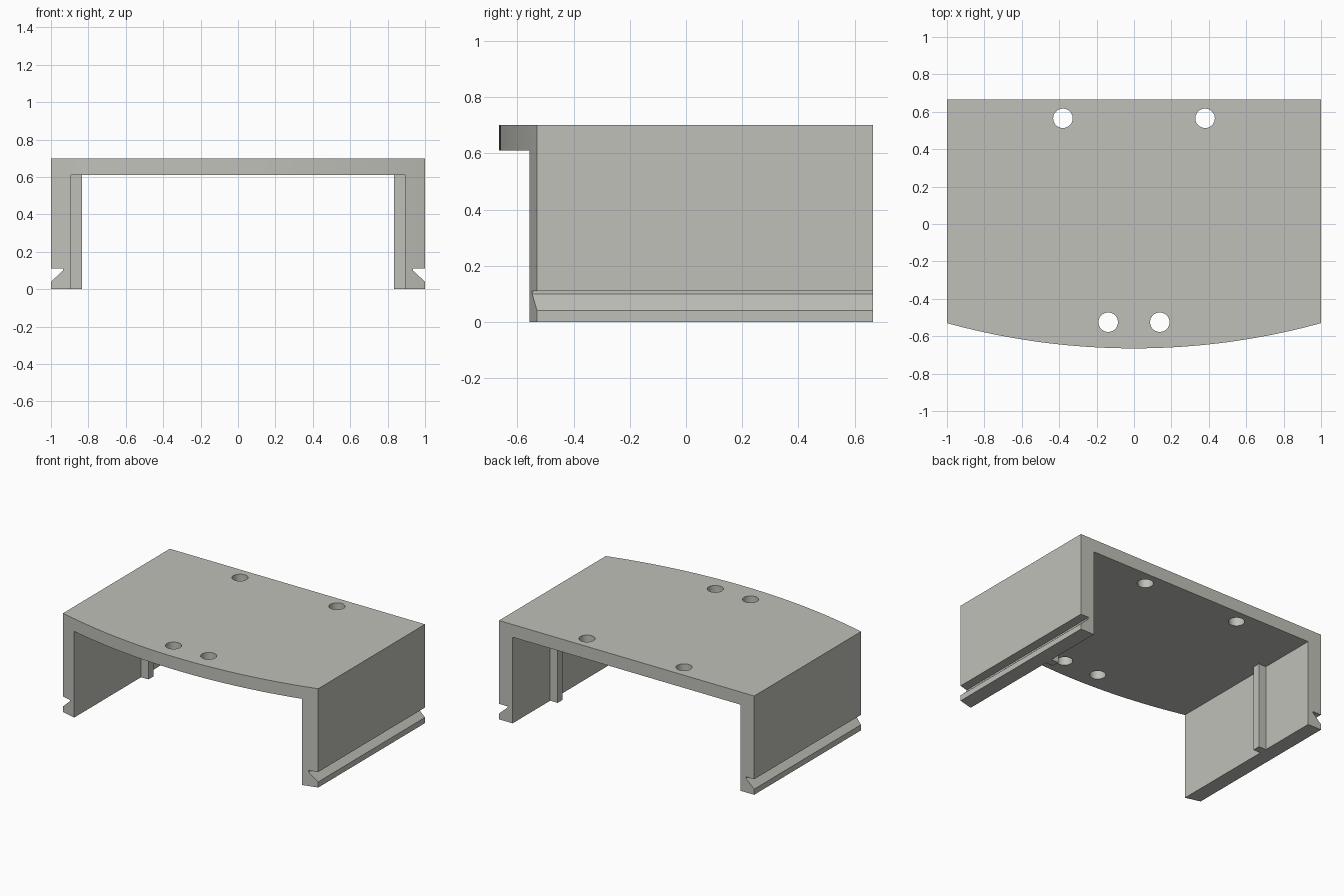
import bpy, bmesh, math
from mathutils import Vector

if "Cube" in bpy.data.objects:
    bpy.data.objects.remove(bpy.data.objects["Cube"])

grey = bpy.data.materials.new("warm_grey")
grey.diffuse_color = (0.53, 0.53, 0.49, 1)
grey.use_nodes = True
grey.node_tree.nodes["Principled BSDF"].inputs["Base Color"].default_value = grey.diffuse_color

BACK, FRONT, SIDE_FRONT = 0.665, -0.665, -0.53


def prism(name, points, direction):
    """Extrude a closed outline of 3D points along a direction."""
    bm = bmesh.new()
    face = bm.faces.new([bm.verts.new(p) for p in points])
    ext = bmesh.ops.extrude_face_region(bm, geom=[face])
    moved = [g for g in ext["geom"] if isinstance(g, bmesh.types.BMVert)]
    bmesh.ops.translate(bm, verts=moved, vec=Vector(direction))
    bmesh.ops.recalc_face_normals(bm, faces=bm.faces)
    mesh = bpy.data.meshes.new(name)
    bm.to_mesh(mesh)
    bm.free()
    mesh.materials.append(grey)
    obj = bpy.data.objects.new(name, mesh)
    bpy.context.collection.objects.link(obj)
    return obj


def cut(target, cutter, operation):
    """Apply a boolean and remove the cutter."""
    cutter.hide_render = True
    bpy.context.view_layer.objects.active = target
    mod = target.modifiers.new("cut", "BOOLEAN")
    mod.operation, mod.object, mod.solver = operation, cutter, "EXACT"
    bpy.ops.object.modifier_apply(modifier=mod.name)
    bpy.data.objects.remove(cutter)


# U-shaped cover with a rail groove low on each outer side
half = [(0.893, 0.61), (0.893, 0), (1, 0), (1, 0.04), (0.935, 0.10),
        (0.935, 0.11), (1, 0.11), (1, 0.70)]
outline = half + [(-x, z) for x, z in reversed(half)]
cover = prism("cover", [(x, BACK, z) for x, z in outline], (0, -1.7, 0))

# Bowed front edge
sag = SIDE_FRONT - FRONT
radius = (1 + sag * sag) / (2 * sag)
arc = []
for i in range(45):
    x = -1.1 + 2.2 * i / 44
    arc.append((x, FRONT + radius - math.sqrt(radius ** 2 - x * x), -0.2))
plan = prism("plan_cutter", arc + [(1.1, 1, -0.2), (-1.1, 1, -0.2)], (0, 0, 1.2))
cut(cover, plan, "INTERSECT")

# Screw holes through the top
for hx, hy in ((0.38, 0.565), (0.138, -0.525)):
    for side in (-1, 1):
        ring = [(side * hx + 0.052 * math.cos(a), hy + 0.052 * math.sin(a), 0.5)
                for a in (math.tau * k / 40 for k in range(40))]
        cut(cover, prism("hole_cutter", ring, (0, 0, 0.4)), "DIFFERENCE")

# Vertical ribs inside the side walls
for side, label in ((-1, "left_rib"), (1, "right_rib")):
    prism(label, [(side * x, y, 0) for x, y in
                  ((0.835, 0.19), (0.893, 0.19), (0.893, 0.245), (0.835, 0.245))],
          (0, 0, 0.61))

# Smooth curved faces, keep corners sharp
bpy.ops.object.select_all(action="DESELECT")
cover.select_set(True)
bpy.context.view_layer.objects.active = cover
bpy.ops.object.shade_smooth_by_angle(angle=math.radians(30))
